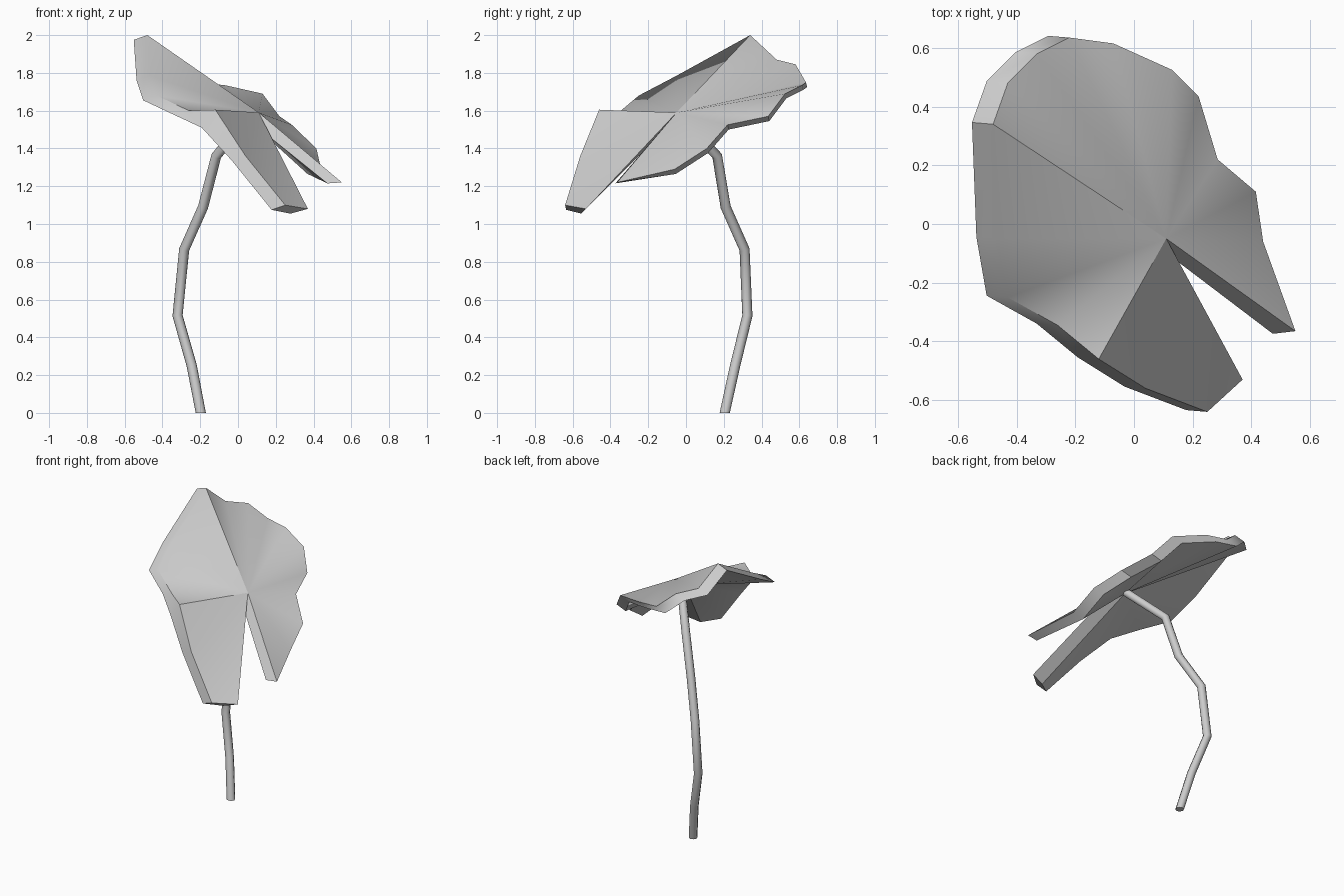
import bpy, bmesh, math
from mathutils import Vector

if "Cube" in bpy.data.objects:
    bpy.data.objects.remove(bpy.data.objects["Cube"])


def finish(bm, name, angle):
    bmesh.ops.recalc_face_normals(bm, faces=bm.faces)
    me = bpy.data.meshes.new(name)
    bm.to_mesh(me)
    bm.free()
    ob = bpy.data.objects.new(name, me)
    bpy.context.collection.objects.link(ob)
    bpy.ops.object.select_all(action='DESELECT')
    ob.select_set(True)
    bpy.context.view_layer.objects.active = ob
    bpy.ops.object.shade_smooth_by_angle(angle=math.radians(angle))
    return ob


# leaf: a fan of creased lobes around the notch, given thickness along one slant
apex = (0.11, -0.05, 1.59)
rim = [(0.55, -0.365, 1.22), (0.44, -0.06, 1.29), (0.415, 0.11, 1.40),
       (0.285, 0.22, 1.525), (0.22, 0.435, 1.57), (0.13, 0.525, 1.69),
       (-0.07, 0.615, 1.735), (-0.22, 0.635, 1.75), (-0.33, 0.58, 1.845),
       (-0.43, 0.48, 1.87), (-0.48, 0.34, 2.0), (-0.465, -0.05, 1.785),
       (-0.43, -0.25, 1.68), (-0.26, -0.345, 1.60), (-0.12, -0.46, 1.605),
       (0.04, -0.56, 1.36), (0.25, -0.64, 1.10), (0.37, -0.53, 1.08)]
slant = Vector((-0.072, 0.006, -0.025))
bm = bmesh.new()
top = [bm.verts.new(p) for p in [apex] + rim]
low = [bm.verts.new(v.co + slant) for v in top]
# the underside sags a little more below the front fold and tip
low[1].co += Vector((-0.005, -0.015, 0.02))
low[15].co.z -= 0.07
low[18].co += Vector((-0.02, -0.03, 0))
n = len(top)
for i in range(1, n - 1):
    bm.faces.new((top[0], top[i], top[i + 1]))
    bm.faces.new((low[0], low[i + 1], low[i]))
for i in range(n):
    j = (i + 1) % n
    bm.faces.new((top[i], low[i], low[j], top[j]))
finish(bm, "leaf", 40)

# stem: eight-sided tube along a bent path with mitred joints
path = [Vector(p) for p in [(-0.197, 0.205, 0), (-0.245, 0.26, 0.25),
        (-0.32, 0.325, 0.515), (-0.285, 0.31, 0.865), (-0.185, 0.21, 1.09),
        (-0.115, 0.165, 1.36), (0.05, -0.02, 1.56)]]
radius, sides = 0.027, 8
bm = bmesh.new()
rings = []
for k, p in enumerate(path):
    a = path[max(k - 1, 0)]
    b = path[min(k + 1, len(path) - 1)]
    d = Vector((0, 0, 1)) if k == 0 else (b - p).normalized() + (p - a).normalized()
    rot = Vector((0, 0, 1)).rotation_difference(d.normalized())
    rings.append([bm.verts.new(p + rot @ Vector((
        radius * math.cos(math.tau * s / sides),
        radius * math.sin(math.tau * s / sides), 0))) for s in range(sides)])
for r0, r1 in zip(rings, rings[1:]):
    for s in range(sides):
        t = (s + 1) % sides
        bm.faces.new((r0[s], r0[t], r1[t], r1[s]))
bm.faces.new(rings[0][::-1])
bm.faces.new(rings[-1])
finish(bm, "stem", 50)
